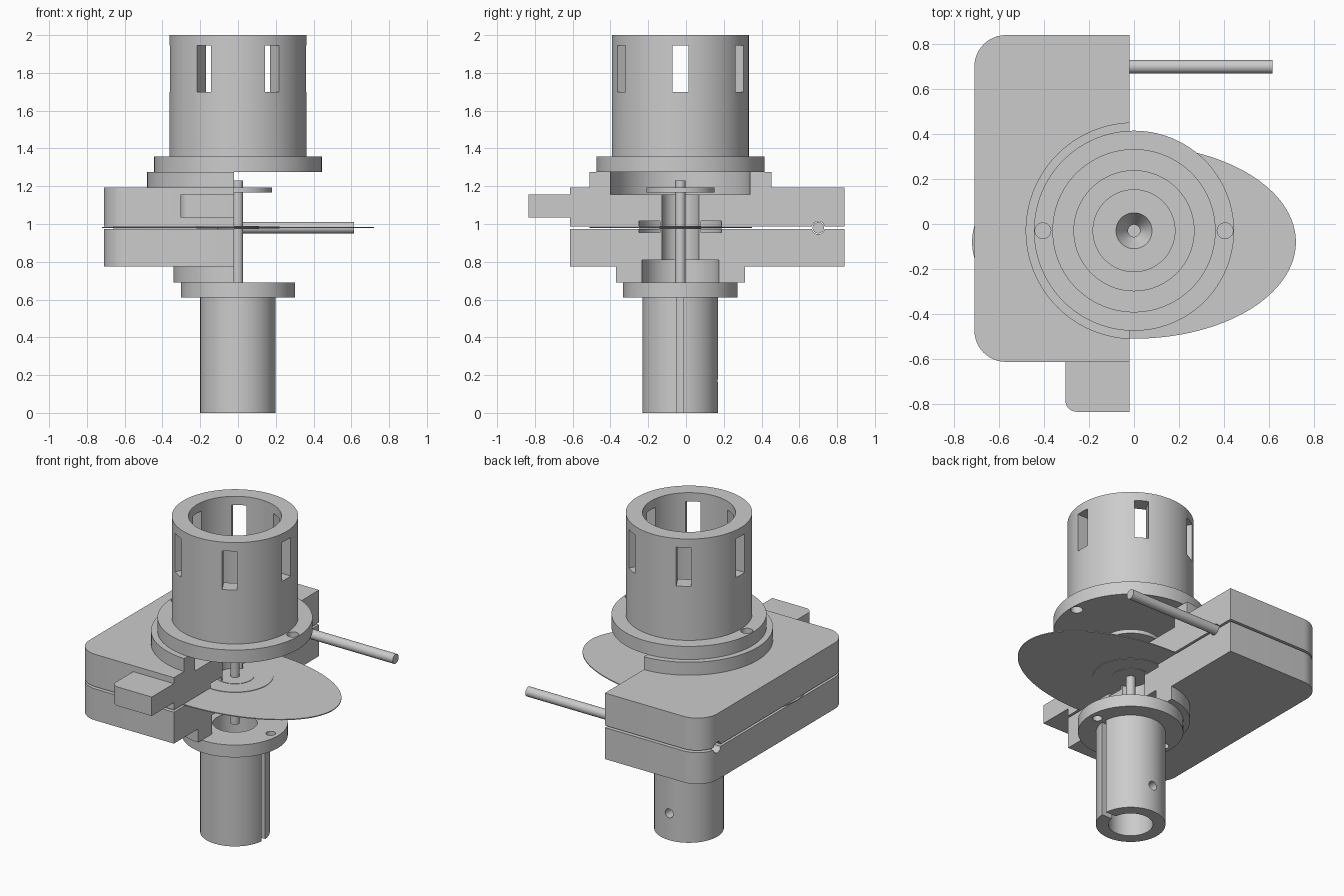
import bpy, bmesh, math
from mathutils import Matrix, Vector

cube = bpy.data.objects.get("Cube")
if cube:
    bpy.data.objects.remove(cube, do_unlink=True)

AXIS_Y = -0.03   # the shaft line
CUT_X = -0.02    # plane where the casing is sectioned

grey = bpy.data.materials.new("plain_grey")
grey.use_nodes = True
GREY = (0.6, 0.6, 0.6, 1)
grey.diffuse_color = GREY
grey.node_tree.nodes["Principled BSDF"].inputs["Base Color"].default_value = GREY
parts = []


def finish(name, bm):
    bmesh.ops.recalc_face_normals(bm, faces=bm.faces)
    mesh = bpy.data.meshes.new(name)
    bm.to_mesh(mesh)
    bm.free()
    mesh.materials.append(grey)
    ob = bpy.data.objects.new(name, mesh)
    bpy.context.collection.objects.link(ob)
    parts.append(ob)
    return ob


def lathe(name, profile, steps=96):
    """Spin a closed (radius, z) profile about the shaft line."""
    bm = bmesh.new()
    verts = [bm.verts.new((r, AXIS_Y, z)) for r, z in profile]
    edges = [bm.edges.new((v, verts[(i + 1) % len(verts)])) for i, v in enumerate(verts)]
    bmesh.ops.spin(bm, geom=verts + edges, cent=(0, AXIS_Y, 0), axis=(0, 0, 1),
                   angle=2 * math.pi, steps=steps, use_merge=True)
    bmesh.ops.remove_doubles(bm, verts=bm.verts, dist=1e-5)
    return finish(name, bm)


def cylinder(name, r, start, end, segments=96):
    start, end = Vector(start), Vector(end)
    way = end - start
    bm = bmesh.new()
    turn = way.to_track_quat('Z', 'Y').to_matrix().to_4x4()
    bmesh.ops.create_cone(bm, cap_ends=True, segments=segments, radius1=r, radius2=r,
                          depth=way.length, matrix=Matrix.Translation((start + end) / 2) @ turn)
    return finish(name, bm)


def upright(name, r, z0, z1, x=0, segments=96):
    return cylinder(name, r, (x, AXIS_Y, z0), (x, AXIS_Y, z1), segments)


def box(name, low, high, spin=0, corner=0, picks=()):
    """Box between two corners; picks are (x, y) sides whose upright edges get rounded."""
    low, high = Vector(low), Vector(high)
    mid, size = (low + high) / 2, high - low
    bm = bmesh.new()
    bmesh.ops.create_cube(bm, size=1)
    bmesh.ops.transform(bm, matrix=Matrix.Translation(mid) @ Matrix.Diagonal((*size, 1)), verts=bm.verts)
    if picks:
        rounded = []
        for e in bm.edges:
            a, b = e.verts
            side = (a.co.x > mid.x, a.co.y > mid.y)
            if abs(a.co.z - b.co.z) > size.z / 2 and side in picks:
                rounded.append(e)
        bmesh.ops.bevel(bm, geom=rounded, offset=corner, segments=12, profile=0.5, affect='EDGES')
    bmesh.ops.rotate(bm, cent=(0, AXIS_Y, 0), matrix=Matrix.Rotation(spin, 3, 'Z'), verts=bm.verts)
    return finish(name, bm)


def combine(ob, operation, tools):
    """Apply boolean operations and remove the tools."""
    for tool in tools:
        mod = ob.modifiers.new("cut", 'BOOLEAN')
        mod.operation, mod.solver, mod.object = operation, 'EXACT', tool
        graph = bpy.context.evaluated_depsgraph_get()
        mesh = bpy.data.meshes.new_from_object(ob.evaluated_get(graph))
        ob.modifiers.clear()
        ob.data = mesh
        parts.remove(tool)
        bpy.data.objects.remove(tool, do_unlink=True)


# Upper motor mount: tube, flange and funnel floor
mount = lathe("upper_mount", [(0.027, 1.275), (0.445, 1.275), (0.445, 1.358), (0.363, 1.358), (0.363, 2),
                              (0.267, 2), (0.267, 1.40), (0.182, 1.40), (0.182, 1.36), (0.08, 1.36)])
combine(mount, 'DIFFERENCE',
        [box("slot", (0.2, AXIS_Y - 0.042, 1.7), (0.5, AXIS_Y + 0.042, 1.945), i * math.pi / 3) for i in range(6)]
        + [upright("bolt_hole", 0.035, 1.2, 1.45, x, 32) for x in (-0.405, 0.405)])

# Lower mount: tube, flange, long slot, screw hole
lower = lathe("lower_mount", [(0.128, 0), (0.2, 0), (0.2, 0.612), (0.303, 0.612), (0.303, 0.69), (0.128, 0.69)])
combine(lower, 'DIFFERENCE',
        [box("key_slot", (0.1, AXIS_Y - 0.018, -0.1), (0.25, AXIS_Y + 0.018, 0.612)),
         cylinder("screw_hole", 0.028, (0, 0.05, 0.17), (0, 0.3, 0.17), 32)]
        + [upright("bolt_hole", 0.028, 0.55, 0.75, x, 32) for x in (-0.25, 0.25)])

# Sectioned casing halves with round bosses and bores
LEFT_CORNERS = [(False, False), (False, True)]


def casing_half(name, z0, z1, boss_r, boss_z, extra):
    ob = box(name, (-0.71, -0.613, z0), (0.3, 0.84, z1), 0, 0.14, LEFT_CORNERS)
    combine(ob, 'UNION', [upright("boss", boss_r, *boss_z)] + extra)
    groove = lathe("groove", [(0.11, 0.955), (0.22, 0.955), (0.22, 1.015), (0.11, 1.015)])
    combine(ob, 'DIFFERENCE', [
        upright("upper_recess", 0.37, 1.155, 1.4),
        upright("shaft_bore", 0.1, 0.7, 1.3),
        upright("lower_recess", 0.205, 0.6, 0.81),
        groove,
        cylinder("rod_hole", 0.034, (-1, 0.70, 0.98), (1, 0.70, 0.98), 32),
        box("section", (CUT_X, -2, 0), (2, 2, 2))])


handle = box("handle", (-0.305, -0.835, 1.035), (0.2, -0.5, 1.155), 0, 0.05, [(False, False)])
casing_half("upper_casing", 0.988, 1.193, 0.482, (1.1, 1.275), [handle])
casing_half("lower_casing", 0.775, 0.974, 0.342, (0.69, 0.9), [])

# Thin oval blade with a slightly raised hub
bm = bmesh.new()
bmesh.ops.create_cone(bm, cap_ends=True, segments=128, radius1=1, radius2=1, depth=1,
                      matrix=Matrix.Translation((0, -0.08, 0.981)) @ Matrix.Diagonal((0.72, 0.43, 0.006, 1)))
finish("oval_blade", bm)
upright("blade_hub", 0.22, 0.975, 0.987)
upright("blade_collar", 0.11, 0.973, 0.989)

# Shaft with drive plate, and the side rod
upright("shaft", 0.027, 0.69, 1.23, 0, 48)
upright("drive_plate", 0.18, 1.168, 1.193)
cylinder("side_rod", 0.03, (-0.66, 0.70, 0.98), (0.615, 0.70, 0.98), 32)

# Smooth the round walls, keep edges sharp
bpy.ops.object.select_all(action='DESELECT')
for ob in parts:
    ob.select_set(True)
bpy.context.view_layer.objects.active = parts[0]
bpy.ops.object.shade_smooth_by_angle(angle=math.radians(30))
